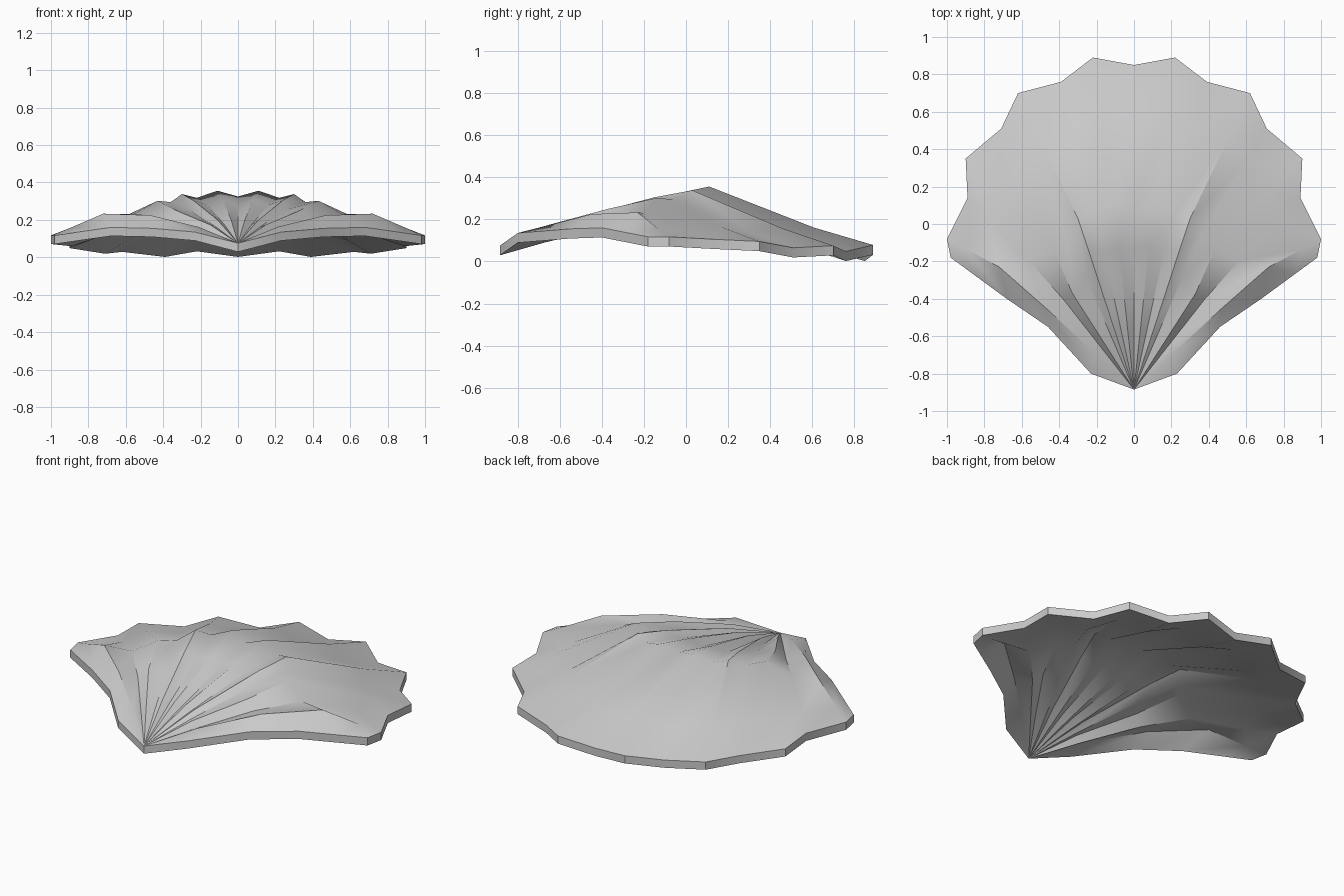
import bpy, bmesh
from math import radians
from mathutils import Vector

if "Cube" in bpy.data.objects:
    bpy.data.objects.remove(bpy.data.objects["Cube"])

THICK = 0.046
HINGE = Vector((0, -0.885, 0.075))

# Fan rays from the middle valley to the side edge: mid ring, crest ring, rim
RAYS = [
    [(0, -.13, .277), (0, .07, .325), (0, .85, .048)],
    [(.08, -.13, .305), (.11, .11, .356), (.22, .89, .078)],
    [(.16, -.15, .279), (.22, .06, .318), (.39, .76, .048)],
    [(.24, -.15, .305), (.30, .03, .338), (.62, .70, .075)],
    [(.26, -.28, .255), (.36, -.06, .295), (.71, .51, .065)],
    [(.33, -.37, .25), (.43, -.14, .302), (.90, .35, .095)],
    [(.38, -.40, .20), (.56, -.20, .23), (.89, .14, .105)],
    [(.47, -.45, .225), (.72, -.23, .233), (1.0, -.08, .117)],
    [(.46, -.55, .155), (.68, -.40, .16), (.98, -.18, .117)],
]


def ray_points(i):
    """Four rings plus rim along a rib or groove."""
    mid, crest, rim = (Vector(p) for p in RAYS[i])
    if i == len(RAYS) - 1:
        near = Vector((.23, -.80, .135))
        outer = crest.lerp(rim, .6)
    else:
        near = HINGE.lerp(mid, .45) + Vector((0, 0, .02 if i % 2 else .006))
        outer = crest.lerp(rim, .64)
        outer.z -= .02 * (1 - i / 8)
    return [near, mid, crest, outer, rim]


def mirrored(points):
    return [Vector((-p.x, p.y, p.z)) for p in points]


# Ribbed fan surface, both halves
half = [ray_points(i) for i in range(len(RAYS))]
fan = [mirrored(r) for r in reversed(half[1:])] + half

bm = bmesh.new()
hinge = bm.verts.new(HINGE)
grid = [[bm.verts.new(p) for p in ray] for ray in fan]
for a, b in zip(grid, grid[1:]):
    bm.faces.new((hinge, b[0], a[0]))
    for j in range(4):
        bm.faces.new((a[j], b[j], b[j + 1], a[j + 1]))
bmesh.ops.recalc_face_normals(bm, faces=bm.faces)

# Give the shell its thickness straight down
top = list(bm.faces)
if sum(f.normal.z for f in top) < 0:
    bmesh.ops.reverse_faces(bm, faces=top)
under = bmesh.ops.duplicate(bm, geom=bm.verts[:] + bm.edges[:] + top)
low_faces = [g for g in under["geom"] if isinstance(g, bmesh.types.BMFace)]
low_verts = [g for g in under["geom"] if isinstance(g, bmesh.types.BMVert)]
bmesh.ops.translate(bm, verts=low_verts, vec=(0, 0, -THICK))
bmesh.ops.reverse_faces(bm, faces=low_faces)
bmesh.ops.bridge_loops(bm, edges=[e for e in bm.edges if e.is_boundary])
bmesh.ops.recalc_face_normals(bm, faces=bm.faces)

mesh = bpy.data.meshes.new("scallop_shell")
bm.to_mesh(mesh)
bm.free()
shell = bpy.data.objects.new("scallop_shell", mesh)
bpy.context.collection.objects.link(shell)

# Smooth ribs, crisp rim
bpy.context.view_layer.objects.active = shell
shell.select_set(True)
bpy.ops.object.shade_smooth_by_angle(angle=radians(35))
